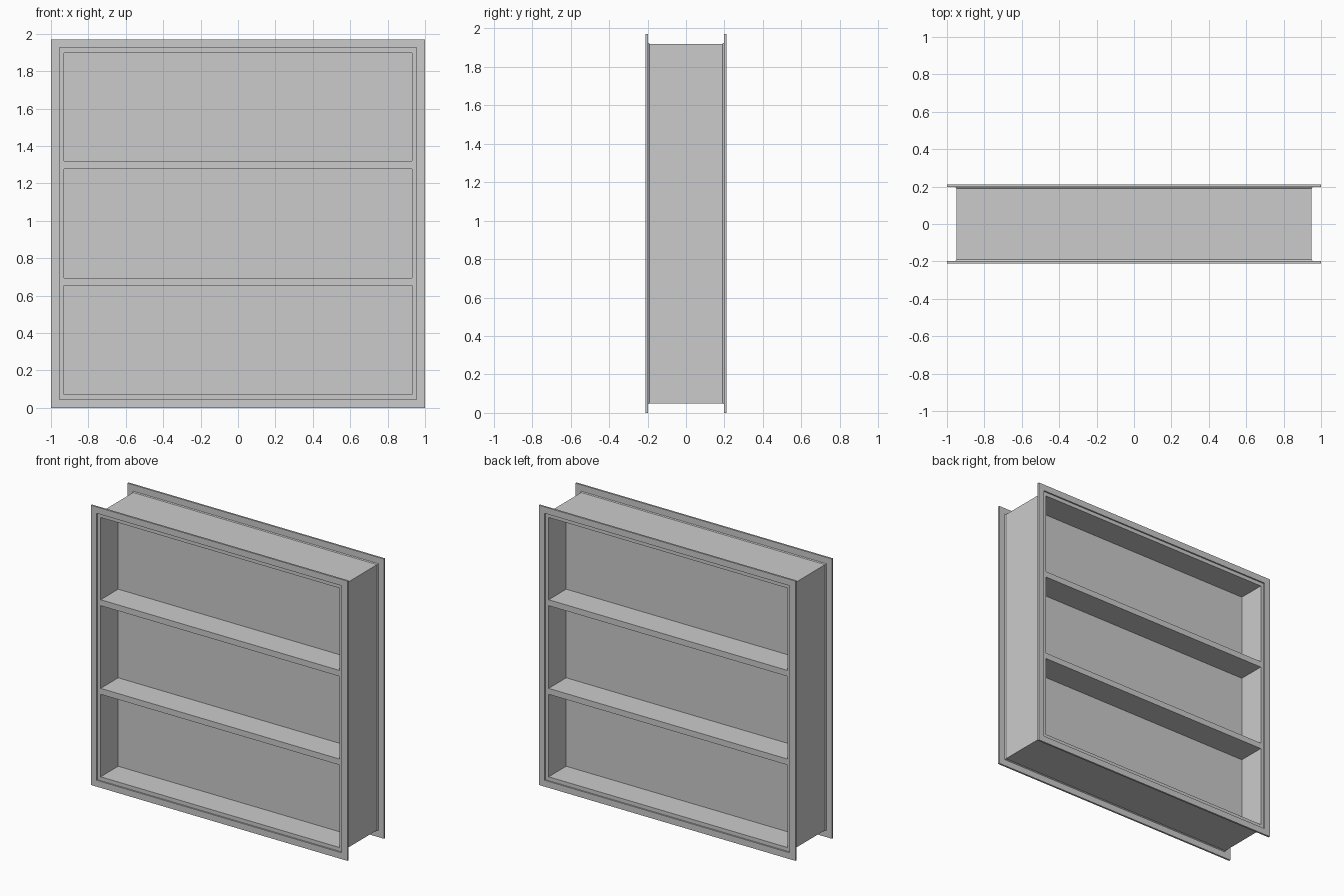
import bpy, bmesh

if "Cube" in bpy.data.objects:
    bpy.data.objects.remove(bpy.data.objects["Cube"])

ZC = 0.985          # mid height of the case
DZ = 0.015          # half height is this much less than half width


def new_object(name, bm):
    bmesh.ops.recalc_face_normals(bm, faces=bm.faces)
    mesh = bpy.data.meshes.new(name)
    bm.to_mesh(mesh)
    bm.free()
    ob = bpy.data.objects.new(name, mesh)
    bpy.context.collection.objects.link(ob)
    return ob


def add_box(bm, x0, x1, y0, y1, z0, z1):
    vs = bmesh.ops.create_cube(bm, size=1)["verts"]
    for v in vs:
        v.co = ((x0 + x1) / 2 + v.co.x * (x1 - x0),
                (y0 + y1) / 2 + v.co.y * (y1 - y0),
                (z0 + z1) / 2 + v.co.z * (z1 - z0))


# Case with front and back flanges: (half width, y) profile swept round a rectangle
half = [(0.95, 0.19), (0.955, 0.197), (1.0, 0.197),
        (1.0, 0.21), (0.955, 0.21), (0.955, 0.2)]
profile = [(w, -y) for w, y in reversed(half)] + half
bm = bmesh.new()
rings = []
for w, y in profile:
    h = w - DZ
    rings.append([bm.verts.new((sx * w, y, ZC + sz * h))
                  for sx, sz in ((-1, -1), (1, -1), (1, 1), (-1, 1))])
for a, b in zip(rings, rings[1:]):
    for i in range(4):
        j = (i + 1) % 4
        bm.faces.new((a[i], a[j], b[j], b[i]))
bm.faces.new(rings[0])
bm.faces.new(rings[-1])
case = new_object("double_sided_bookcase", bm)

# Compartments on both sides of the thin centre panel
bm = bmesh.new()
for z0, z1 in ((0.072, 0.653), (0.695, 1.277), (1.319, 1.898)):
    add_box(bm, -0.93, 0.93, 0.005, 0.3, z0, z1)
    add_box(bm, -0.93, 0.93, -0.3, -0.005, z0, z1)
cutter = new_object("compartment_cutter", bm)
cutter.hide_render = True

mod = case.modifiers.new("compartments", 'BOOLEAN')
mod.operation = 'DIFFERENCE'
mod.solver = 'EXACT'
mod.object = cutter
bpy.context.view_layer.objects.active = case
bpy.ops.object.modifier_apply(modifier=mod.name)
bpy.data.objects.remove(cutter)
